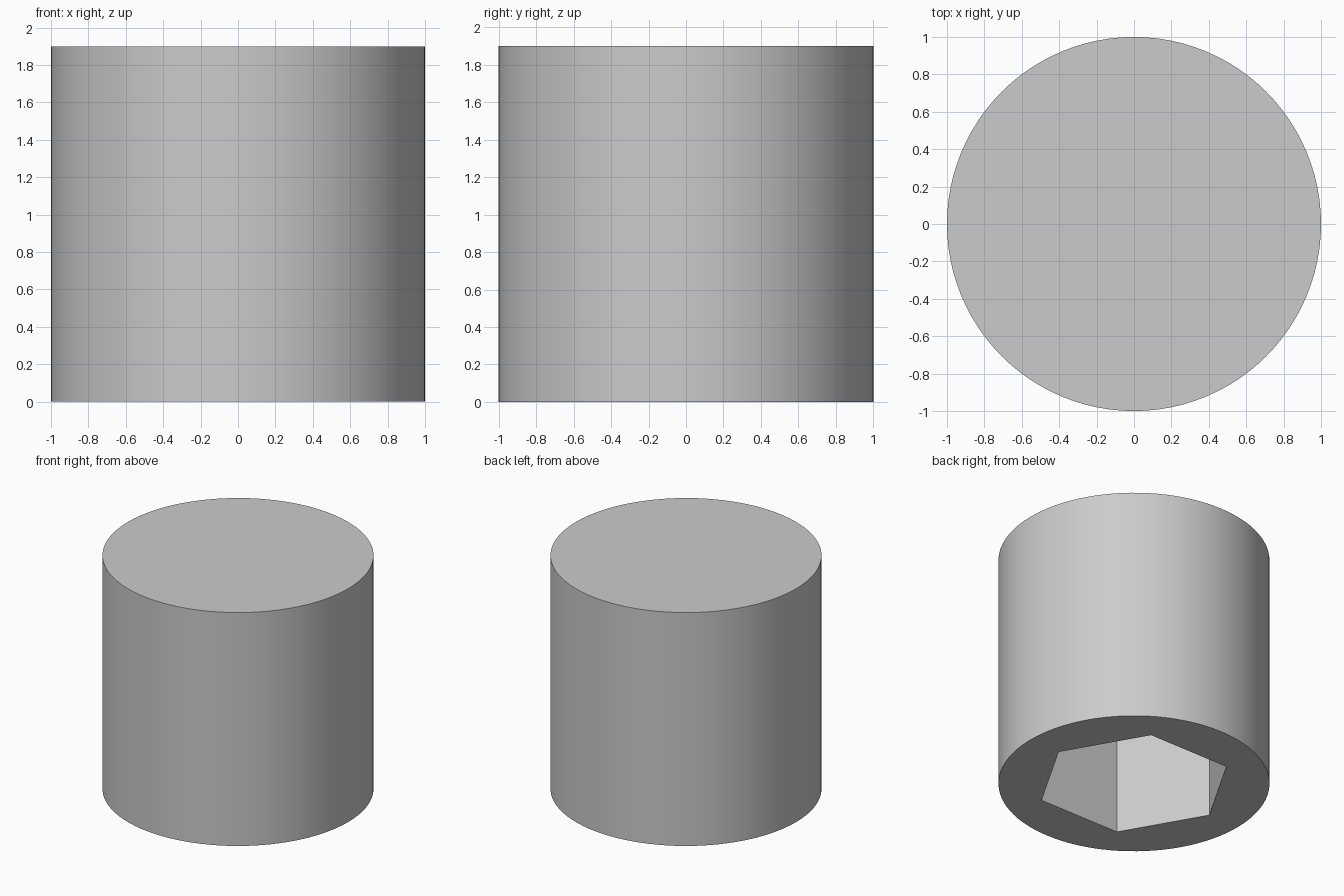
import bpy
import math

cube = bpy.data.objects.get("Cube")
if cube:
    bpy.data.objects.remove(cube, do_unlink=True)

HEIGHT = 1.9
SOCKET_RADIUS = 0.725
SOCKET_DEPTH = 1.3

# Single grey material
grey = bpy.data.materials.new("plain_grey")
grey.use_nodes = True
colour = (0.6, 0.6, 0.6, 1)
grey.diffuse_color = colour
grey.node_tree.nodes["Principled BSDF"].inputs["Base Color"].default_value = colour


def prism(name, sides, radius, bottom, top, turn=0):
    """Upright prism between two heights."""
    bpy.ops.mesh.primitive_cylinder_add(
        vertices=sides, radius=radius, depth=top - bottom,
        location=(0, 0, (bottom + top) / 2), rotation=(0, 0, turn))
    obj = bpy.context.object
    obj.name = name
    obj.data.materials.append(grey)
    return obj


# Solid round body
body = prism("round_body", 96, 1, 0, HEIGHT)

# Blind hexagonal socket in the underside, corners on the x axis
cutter = prism("socket_cutter", 6, SOCKET_RADIUS, -0.2, SOCKET_DEPTH, math.radians(30))
cutter.hide_render = True
cut = body.modifiers.new("hex_socket", "BOOLEAN")
cut.operation = "DIFFERENCE"
cut.solver = "EXACT"
cut.object = cutter

bpy.ops.object.select_all(action="DESELECT")
body.select_set(True)
bpy.context.view_layer.objects.active = body
bpy.ops.object.modifier_apply(modifier=cut.name)
bpy.data.objects.remove(cutter, do_unlink=True)

# Smooth side wall with crisp rims and socket corners
bpy.ops.object.shade_smooth_by_angle(angle=math.radians(30))
